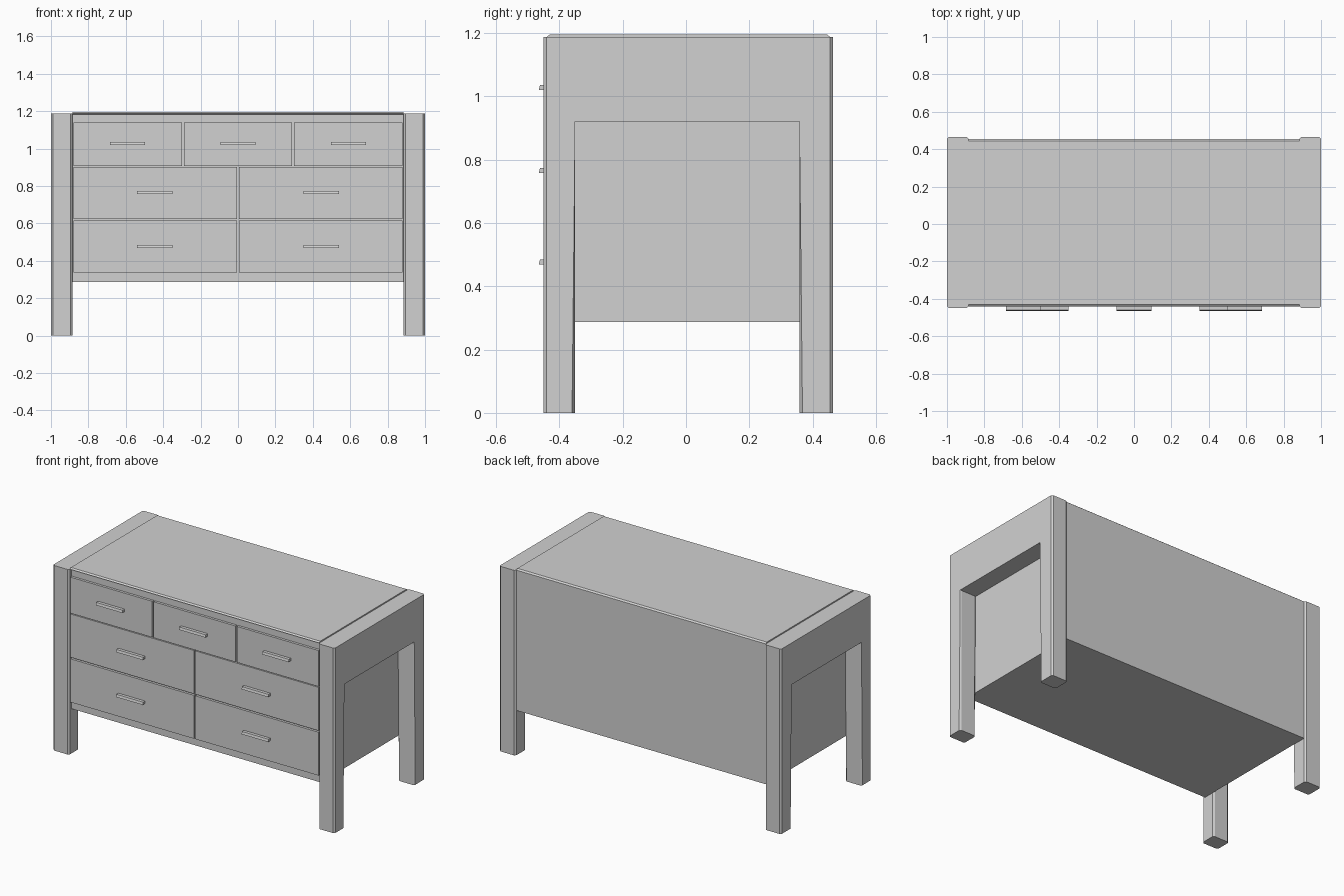
import bpy, bmesh
from mathutils import Vector

cube = bpy.data.objects.get("Cube")
if cube:
    bpy.data.objects.remove(cube, do_unlink=True)

GREY = (0.64, 0.64, 0.64, 1)
mat = bpy.data.materials.new("light_grey")
mat.use_nodes = True
mat.diffuse_color = GREY
mat.node_tree.nodes["Principled BSDF"].inputs["Base Color"].default_value = GREY


def extrude_profile(name, points, x0, x1, bevel_rule=None, bevel=0.01):
    """Extrude a (y, z) outline along x, chamfering the edges picked by the rule."""
    bm = bmesh.new()
    face = bm.faces.new([bm.verts.new((x0, y, z)) for y, z in points])
    out = bmesh.ops.extrude_face_region(bm, geom=[face])
    moved = [v for v in out["geom"] if isinstance(v, bmesh.types.BMVert)]
    bmesh.ops.translate(bm, verts=moved, vec=Vector((x1 - x0, 0, 0)))
    bmesh.ops.recalc_face_normals(bm, faces=bm.faces)
    if bevel_rule:
        picked = [e for e in bm.edges if bevel_rule(*(v.co for v in e.verts))]
        bmesh.ops.bevel(bm, geom=picked, offset=bevel, segments=1,
                        affect='EDGES', clamp_overlap=True)
    mesh = bpy.data.meshes.new(name)
    bm.to_mesh(mesh)
    bm.free()
    mesh.materials.append(mat)
    obj = bpy.data.objects.new(name, mesh)
    bpy.context.collection.objects.link(obj)
    return obj


def box(name, x0, x1, y0, y1, z0, z1):
    return extrude_profile(name, [(y0, z0), (y1, z0), (y1, z1), (y0, z1)], x0, x1)


def upright(a, b):
    return abs(a.z - b.z) > 0.1 and abs(a.x - b.x) < 0.001


INNER = 0.885                  # inner face of the side frames
BODY_FRONT, BODY_BACK = -0.425, 0.455
DRAWER_FRONT = -0.441

# Side frames: two legs joined by a deep rail, upright edges chamfered
arch = [(-0.45, 0), (-0.35, 0), (-0.35, 0.92), (0.358, 0.92),
        (0.358, 0), (0.465, 0), (0.465, 1.187), (-0.45, 1.187)]
extrude_profile("left_side_frame", arch, INNER, 1, upright)
extrude_profile("right_side_frame", arch, -1, -INNER, upright)

# Cabinet body with a chamfered top edge at front and back
body = [(BODY_FRONT, 0.287), (BODY_BACK, 0.287), (BODY_BACK, 1.187),
        (BODY_BACK - 0.01, 1.195), (BODY_FRONT - 0.005, 1.195),
        (BODY_FRONT - 0.015, 1.187), (BODY_FRONT, 1.182)]
extrude_profile("cabinet_body", body, -INNER, INNER)

# Drawer rows: bottom, top, number of drawers, handle height, handle spacing
rows = [("top", 0.907, 1.138, 3, 1.028, 0.59),
        ("middle", 0.624, 0.902, 2, 0.765, 0.89),
        ("bottom", 0.336, 0.614, 2, 0.477, 0.89)]
GAP = 0.005
for row, z0, z1, count, handle_z, spacing in rows:
    width = 2 * INNER / count
    for i in range(count):
        left = -INNER + i * width
        box(f"{row}_drawer_{i + 1}", left + GAP, left + width - GAP,
            DRAWER_FRONT, BODY_FRONT + 0.005, z0, z1)
        # Bar handle, slightly slanted at the front
        x = (i - (count - 1) / 2) * spacing
        bar = [(DRAWER_FRONT + 0.003, handle_z - 0.008), (-0.465, handle_z - 0.008),
               (-0.461, handle_z + 0.008), (DRAWER_FRONT + 0.003, handle_z + 0.008)]
        extrude_profile(f"{row}_handle_{i + 1}", bar, x - 0.094, x + 0.094)
